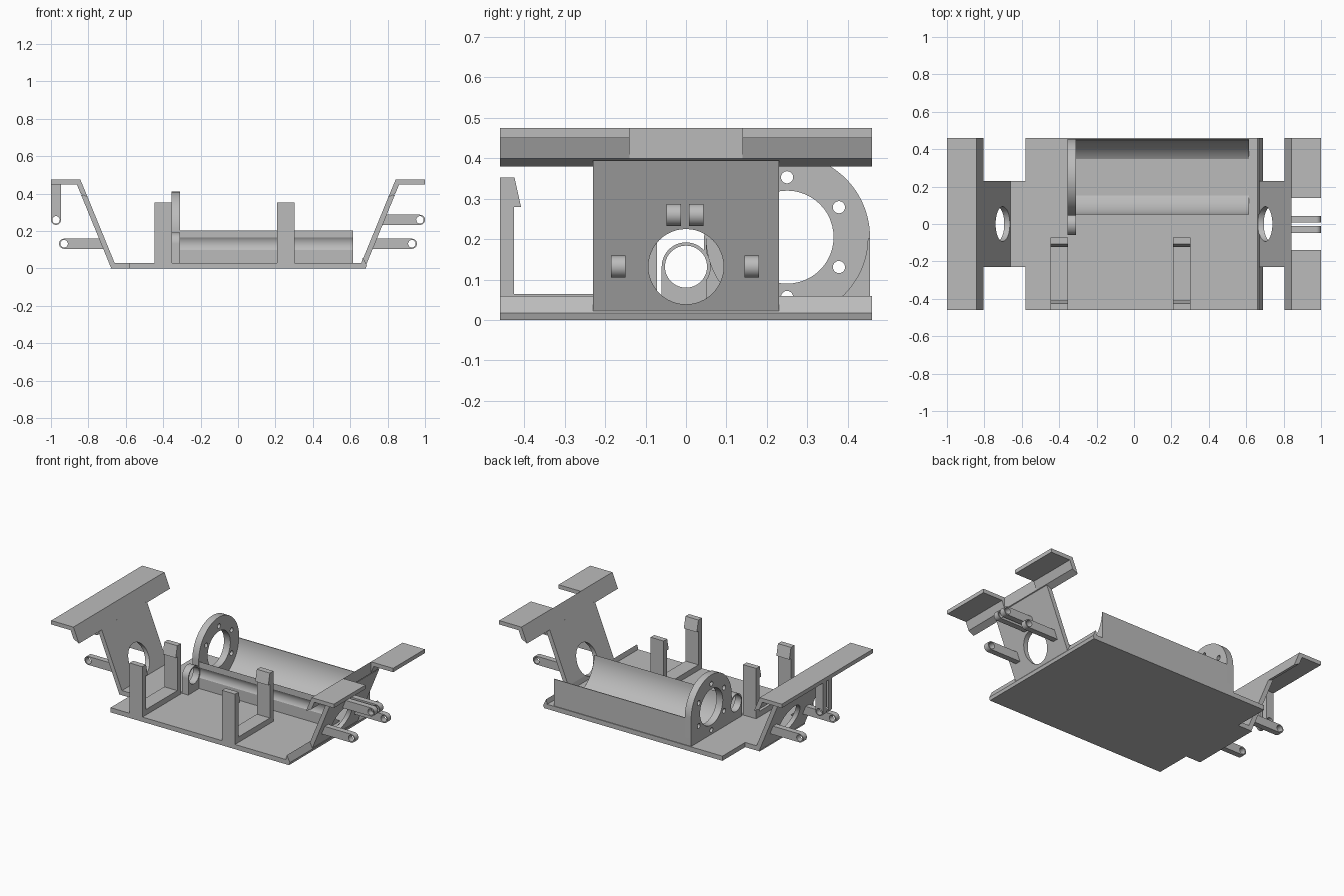
import bpy, bmesh, math
from mathutils import Vector

cube = bpy.data.objects.get("Cube")
if cube:
    bpy.data.objects.remove(cube, do_unlink=True)

grey = bpy.data.materials.new("plain_grey")
grey.use_nodes = True
grey.diffuse_color = (0.5, 0.5, 0.5, 1)
grey.node_tree.nodes["Principled BSDF"].inputs["Base Color"].default_value = grey.diffuse_color


def prism(name, points, axis, start, end):
    """Extrude a closed profile: (x, z) points along Y, or (y, z) points along X."""
    bm = bmesh.new()
    place = (lambda a, b: (a, start, b)) if axis == "Y" else (lambda a, b: (start, a, b))
    face = bm.faces.new([bm.verts.new(place(a, b)) for a, b in points])
    new = bmesh.ops.extrude_face_region(bm, geom=[face])["geom"]
    step = Vector((0, end - start, 0)) if axis == "Y" else Vector((end - start, 0, 0))
    bmesh.ops.translate(bm, vec=step, verts=[v for v in new if isinstance(v, bmesh.types.BMVert)])
    bmesh.ops.recalc_face_normals(bm, faces=bm.faces)
    mesh = bpy.data.meshes.new(name)
    bm.to_mesh(mesh)
    bm.free()
    mesh.materials.append(grey)
    obj = bpy.data.objects.new(name, mesh)
    bpy.context.collection.objects.link(obj)
    return obj


def arc(a, b, r, first=0, last=360, n=48):
    """Points on an arc; a full circle leaves out the repeated end point."""
    count = n if last - first == 360 else n + 1
    angles = [math.radians(first + (last - first) * i / n) for i in range(count)]
    return [(a + r * math.cos(t), b + r * math.sin(t)) for t in angles]


def activate(obj):
    bpy.ops.object.select_all(action="DESELECT")
    obj.select_set(True)
    bpy.context.view_layer.objects.active = obj


def drill(obj, axis, start, end, *circles):
    """Cut round holes given as (a, b, radius)."""
    for a, b, r in circles:
        cutter = prism("cutter", arc(a, b, r), axis, start, end)
        cutter.hide_render = True
        mod = obj.modifiers.new("hole", "BOOLEAN")
        mod.operation, mod.solver, mod.object = "DIFFERENCE", "EXACT", cutter
        activate(obj)
        bpy.ops.object.modifier_apply(modifier=mod.name)
        bpy.data.objects.remove(cutter, do_unlink=True)


def flip(points, side):
    return [(side * x, z) for x, z in points]


EDGE = 0.46      # half depth of the plate and flanges
STEM = 0.23      # half depth of the sloped end plates
AXLE = (0, 0.132)
MOTOR = (0.25, 0.205)
axle_hole = (*AXLE, 0.093)


def inner(z):    # x of the sloped plate's upper surface
    return 0.66 + 0.41 * (z - 0.03)


def outer(z):
    return inner(z) + 0.03


# Floor plate with a short upturned lip on the left end
floor = prism("floor_plate", [(-0.58, 0), (0.683, 0), (0.689, 0.018), (0.668, 0.06),
                              (0.66, 0.03), (-0.58, 0.03)], "Y", -EDGE, EDGE)
drill(floor, "X", 0.6, 0.8, axle_hole)
prism("floor_tongue", [(-0.683, 0), (-0.58, 0), (-0.58, 0.03), (-0.66, 0.03)], "Y", -STEM, STEM)

# Sloped end plates, crossbars and top flanges
stem = [(inner(0), 0), (outer(0), 0), (outer(0.395), 0.395), (inner(0.385), 0.385)]
bar = [(inner(0.38), 0.38), (outer(0.4), 0.4), (0.843, 0.475)]
winged = bar[:2] + [(outer(0.45), 0.45), (1, 0.45), (1, 0.475), (0.843, 0.475)]
for word, side in (("left", 1), ("right", -1)):
    plate = prism(word + "_sloped_plate", flip(stem, side), "Y", -STEM, STEM)
    drill(plate, "X", side * 0.5, side * 0.9, axle_hole)
prism("right_crossbar_flange", flip(winged, -1), "Y", -EDGE, EDGE)
prism("left_crossbar_middle", bar, "Y", -0.14, 0.14)
prism("left_front_flange", winged, "Y", -EDGE, -0.14)
prism("left_back_flange", winged, "Y", 0.14, EDGE)


def link_arm(name, side, root, tip, z, y):
    """Flat arm with a rounded, drilled end."""
    r = 0.027
    pts = [(root, z - r)] + arc(tip - r, z, r, -90, 90, 16) + [(root, z + r)]
    arm = prism(name, flip(pts, side), "Y", y - 0.018, y + 0.018)
    drill(arm, "Y", y - 0.1, y + 0.1, (side * (tip - r), z, 0.02))


# Lower arms on both ends
for y, place in ((-0.167, "front"), (0.163, "back")):
    link_arm("left_lower_arm_" + place, 1, 0.72, 0.957, 0.132, y)
    link_arm("right_lower_arm_" + place, -1, 0.72, 0.957, 0.132, y)

# Upper arms on the left, hanging arms on the right
for y, place in ((-0.03, "front"), (0.025, "back")):
    link_arm("left_upper_arm_" + place, 1, 0.768, 1.0, 0.26, y)
    pts = [(-0.946, 0.455), (-1, 0.455)] + arc(-0.973, 0.26, 0.027, 180, 360, 16)
    arm = prism("right_hanging_arm_" + place, pts, "Y", y - 0.018, y + 0.018)
    drill(arm, "Y", y - 0.1, y + 0.1, (-0.973, 0.26, 0.02))

# Clip brackets: a U with inward hooks on both posts
clip = [(-EDGE, 0.02), (-0.072, 0.02), (-0.072, 0.352), (-0.108, 0.352), (-0.124, 0.28),
        (-0.108, 0.28), (-0.108, 0.065), (-0.425, 0.065), (-0.425, 0.28), (-0.408, 0.28),
        (-0.424, 0.352), (-EDGE, 0.352)]
for word, x in (("right", -0.4), ("left", 0.255)):
    prism(word + "_clip_bracket", clip, "X", x - 0.046, x + 0.046)

# Motor cradle: a block hollowed by the motor and by the axle
cradle = prism("motor_cradle", [(0.05, 0.03), (0.455, 0.03), (0.455, 0.202), (0.05, 0.202)],
               "X", -0.311, 0.615)
drill(cradle, "X", -0.4, 0.7, (*MOTOR, 0.2), (*AXLE, 0.06))

# Motor mount with a large opening and a ring of screw holes
y, z = MOTOR
mount = prism("motor_mount", [(y + 0.205, 0.02)] + arc(y, z, 0.205, 0, 180) + [(y - 0.205, 0.02)],
              "X", -0.355, -0.31)
screws = [(*p, 0.015) for p in arc(y, z, 0.148, 30, 390, 6)]
drill(mount, "X", -0.5, -0.2, (y, z, 0.115), *screws)

# Axle bearing beside the motor mount
bearing = prism("axle_bearing", [(0.06, 0.02)] + arc(*AXLE, 0.06, 0, 180) + [(-0.06, 0.02)],
                "X", -0.355, -0.31)
drill(mount, "X", -0.5, -0.2, (*AXLE, 0.052))
drill(bearing, "X", -0.5, -0.2, (*AXLE, 0.052))

# Smooth the round surfaces and keep the edges crisp
for obj in bpy.context.collection.objects:
    if obj.type == "MESH" and grey.name in obj.data.materials:
        activate(obj)
        bpy.ops.object.shade_smooth_by_angle(angle=math.radians(25))
